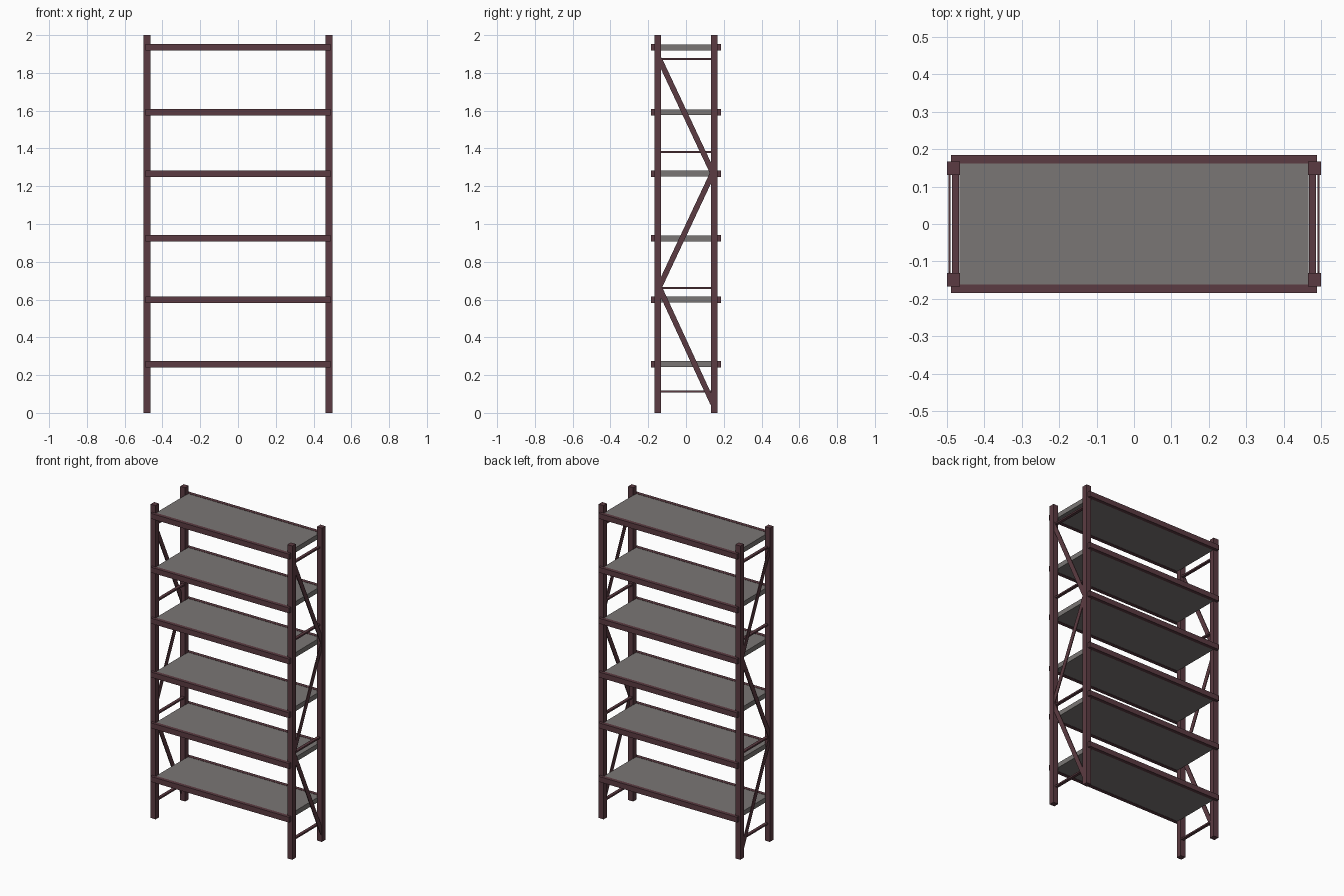
import bpy
from math import atan2, hypot

cube = bpy.data.objects.get("Cube")
if cube:
    bpy.data.objects.remove(cube, do_unlink=True)


def make_material(name, rgb):
    mat = bpy.data.materials.new(name)
    mat.use_nodes = True
    mat.diffuse_color = (*rgb, 1)
    mat.node_tree.nodes["Principled BSDF"].inputs["Base Color"].default_value = (*rgb, 1)
    return mat


frame_paint = make_material("dark_maroon_paint", (0.105, 0.044, 0.054))
shelf_grey = make_material("warm_grey_board", (0.195, 0.182, 0.176))


def box(name, centre, size, mat, tilt=0):
    """Axis-aligned box, optionally tilted about x."""
    bpy.ops.mesh.primitive_cube_add(size=1, location=centre, rotation=(tilt, 0, 0))
    obj = bpy.context.object
    obj.name = name
    obj.scale = size
    obj.data.materials.append(mat)
    return obj


POST_X, POST_Y, POST_W = 0.482, 0.149, 0.035
SIDES = (("left", 1), ("right", -1))
ENDS = (("front", -1), ("back", 1))

# Corner posts
for side, sx in SIDES:
    for end, sy in ENDS:
        box(f"{end}_{side}_post", (sx * POST_X, sy * POST_Y, 1), (POST_W, POST_W, 2), frame_paint)

# Shelf boards with a rail along the front and back
for i, z in enumerate((0.258, 0.6, 0.924, 0.923 + 0.344, 1.592, 1.935)):
    box(f"shelf_board_{i + 1}", (0, 0, z), (0.934, 0.326, 0.031), shelf_grey)
    for end, sy in ENDS:
        box(f"{end}_shelf_rail_{i + 1}", (0, sy * 0.173, z), (0.978, 0.023, 0.034), frame_paint)

# End frames: flat crossbars and thin zigzag straps near the outer face
ZIGZAG = ((0.142, 0.05), (-0.142, 0.665), (0.142, 1.27), (-0.142, 1.875))
for side, sx in SIDES:
    for i, z in enumerate((0.113, 0.661, 1.381, 1.874)):
        box(f"{side}_crossbar_{i + 1}", (sx * 0.4775, 0, z), (0.019, 0.27, 0.01), frame_paint)
    for i, ((y0, z0), (y1, z1)) in enumerate(zip(ZIGZAG, ZIGZAG[1:])):
        dy, dz = y1 - y0, z1 - z0
        box(f"{side}_diagonal_strap_{i + 1}", (sx * 0.493, (y0 + y1) / 2, (z0 + z1) / 2),
            (0.005, hypot(dy, dz), 0.029), frame_paint, atan2(dz, dy))
